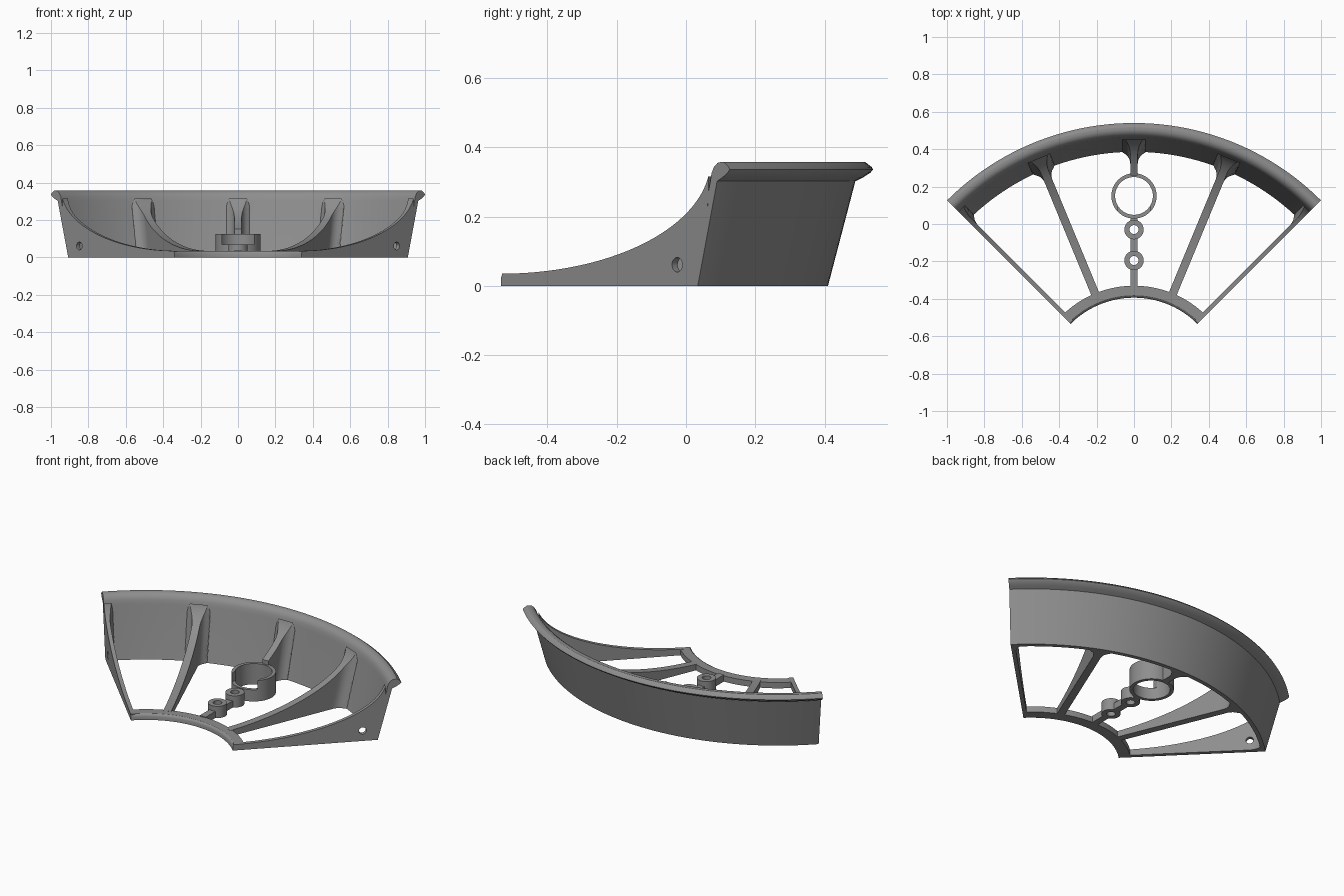
import bpy, bmesh, math
from mathutils import Matrix, Vector

if "Cube" in bpy.data.objects:
    bpy.data.objects.remove(bpy.data.objects["Cube"])

CY = -0.874                      # y of the arc centre
HALF = math.pi / 4               # half of the sector angle
grey = bpy.data.materials.new("plain grey")
grey.diffuse_color = (0.27, 0.27, 0.27, 1)
grey.use_nodes = True
grey.node_tree.nodes["Principled BSDF"].inputs["Base Color"].default_value = grey.diffuse_color


def polar(r, a, side=0.0, z=0.0):
    """Point at radius r, angle a from +y (clockwise), shifted sideways."""
    return Vector((r * math.sin(a) + side * math.cos(a),
                   CY + r * math.cos(a) - side * math.sin(a), z))


def finish(name, bm, smooth=True):
    bmesh.ops.remove_doubles(bm, verts=bm.verts, dist=1e-5)
    bmesh.ops.recalc_face_normals(bm, faces=bm.faces)
    me = bpy.data.meshes.new(name)
    bm.to_mesh(me)
    bm.free()
    me.materials.append(grey)
    ob = bpy.data.objects.new(name, me)
    bpy.context.collection.objects.link(ob)
    if smooth:
        bpy.ops.object.select_all(action='DESELECT')
        ob.select_set(True)
        bpy.context.view_layer.objects.active = ob
        bpy.ops.object.shade_smooth_by_angle(angle=math.radians(32))
    return ob


def loft(bm, rows, closed=False):
    """Skin closed sections; cap both ends unless the sweep is closed."""
    vs = [[bm.verts.new(p) for p in row] for row in rows]
    n = len(vs[0])
    pairs = list(zip(vs, vs[1:])) + ([(vs[-1], vs[0])] if closed else [])
    for a, b in pairs:
        for i in range(n):
            j = (i + 1) % n
            bm.faces.new((a[i], a[j], b[j], b[i]))
    if not closed:
        bm.faces.new(vs[0])
        bm.faces.new(vs[-1])


def arc_sweep(name, profile, steps):
    bm = bmesh.new()
    loft(bm, [[polar(r, -HALF + 2 * HALF * k / steps, 0, z) for r, z in profile]
              for k in range(steps + 1)])
    return finish(name, bm)


def wall_r(z):
    return 1.26 + 0.25 * z


def rib_top(r):
    u = min(1, max(0, (r - 0.48) / 0.855))
    return 0.36 - 0.325 * math.sqrt(1 - u * u)


def fillet(d, R=0.065):
    d = min(max(d, 0.004), R)
    return R - math.sqrt(R * R - (R - d) ** 2)


def rib(name, a, left, right, r0, r1=1.327, flat=None, flare=(1, 1), cols=44, rows=14):
    """Radial rib with a curved top, spreading where it meets the wall."""
    bm = bmesh.new()
    sections = []
    for c in range(cols + 1):
        t = c / cols
        rc = r0 + (r1 - r0) * (1 - (1 - t) ** 1.7)
        top = flat or rib_top(rc)
        lo, hi = [], []
        for k in range(rows + 1):
            z = top * k / rows
            r = min(rc, wall_r(z) + 0.008)
            f = fillet(wall_r(z) - r)
            lo.append(polar(r, a, -left - f * flare[0], z))
            hi.append(polar(r, a, right + f * flare[1], z))
        sections.append(lo + hi[::-1])
    loft(bm, sections)
    return finish(name, bm)


def tube(name, y, R, r, h, seg):
    bm = bmesh.new()
    loft(bm, [[(q * math.sin(w), y + q * math.cos(w), z)
               for q, z in ((R, 0), (R, h), (r, h), (r, 0))]
              for w in (2 * math.pi * k / seg for k in range(seg))], closed=True)
    return finish(name, bm)


def cut(ob, cutter):
    cutter.hide_render = True
    cutter.hide_set(True)
    m = ob.modifiers.new("cut", 'BOOLEAN')
    m.operation = 'DIFFERENCE'
    m.solver = 'EXACT'
    m.object = cutter


# Leaning outer wall with a rolled lip
arc_sweep("outer_wall", [
    (1.284, 0), (1.363, 0.302), (1.385, 0.313), (1.407, 0.327), (1.414, 0.336),
    (1.410, 0.343), (1.392, 0.357), (1.380, 0.358), (1.365, 0.355),
    (1.350, 0.343), (1.340, 0.325), (1.335, 0.30), (1.26, 0)], 64)

# Inner arc rail with a softened inner top edge
arc_sweep("inner_rail", [
    (0.48, 0), (0.48, 0.022), (0.484, 0.030), (0.492, 0.035),
    (0.544, 0.035), (0.544, 0)], 40)

# Intermediate and end ribs, mirrored left and right
for s, side in ((-1, "left"), (1, "right")):
    rib(side + "_middle_rib", s * HALF / 2, 0.022, 0.022, 0.53)
    if s < 0:
        end = rib("left_end_rib", -HALF, 0, 0.023, 0.485, flare=(0, 0.6))
    else:
        end = rib("right_end_rib", HALF, 0.023, 0, 0.485, flare=(0.6, 0))
    # Fixing hole through the end rib
    bm = bmesh.new()
    bmesh.ops.create_cone(bm, cap_ends=True, segments=24, radius1=0.021,
                          radius2=0.021, depth=0.2)
    across = polar(0, s * HALF, 1) - polar(0, s * HALF)
    turn = across.to_track_quat('Z', 'Y').to_matrix().to_4x4()
    bm.transform(Matrix.Translation(polar(1.20, s * HALF, 0, 0.061)) @ turn)
    cut(end, finish(side + "_hole_cutter", bm, False))

# Central spoke: short rib at the wall, low links between the rings
rib("centre_rear_rib", 0, 0.02, 0.02, CY * -1 + 0.26)
for i, (y0, y1) in enumerate(((-0.335, -0.235), (-0.155, -0.07), (0.01, 0.042))):
    rib("centre_link_%d" % (i + 1), 0, 0.02, 0.02, y0 - CY, y1 - CY,
        flat=0.04, cols=2, rows=1)

# Small screw bosses
tube("front_boss", -0.195, 0.052, 0.024, 0.07, 32)
tube("rear_boss", -0.03, 0.052, 0.024, 0.07, 32)

# Large holder ring with a notch in its front
ring = tube("holder_ring", 0.15, 0.121, 0.101, 0.125, 56)
bm = bmesh.new()
bmesh.ops.create_cube(bm, size=1)
bm.transform(Matrix.Translation((0, 0.07, 0.12)) @ Matrix.Diagonal((0.17, 0.16, 0.10, 1)))
cut(ring, finish("notch_cutter", bm, False))
